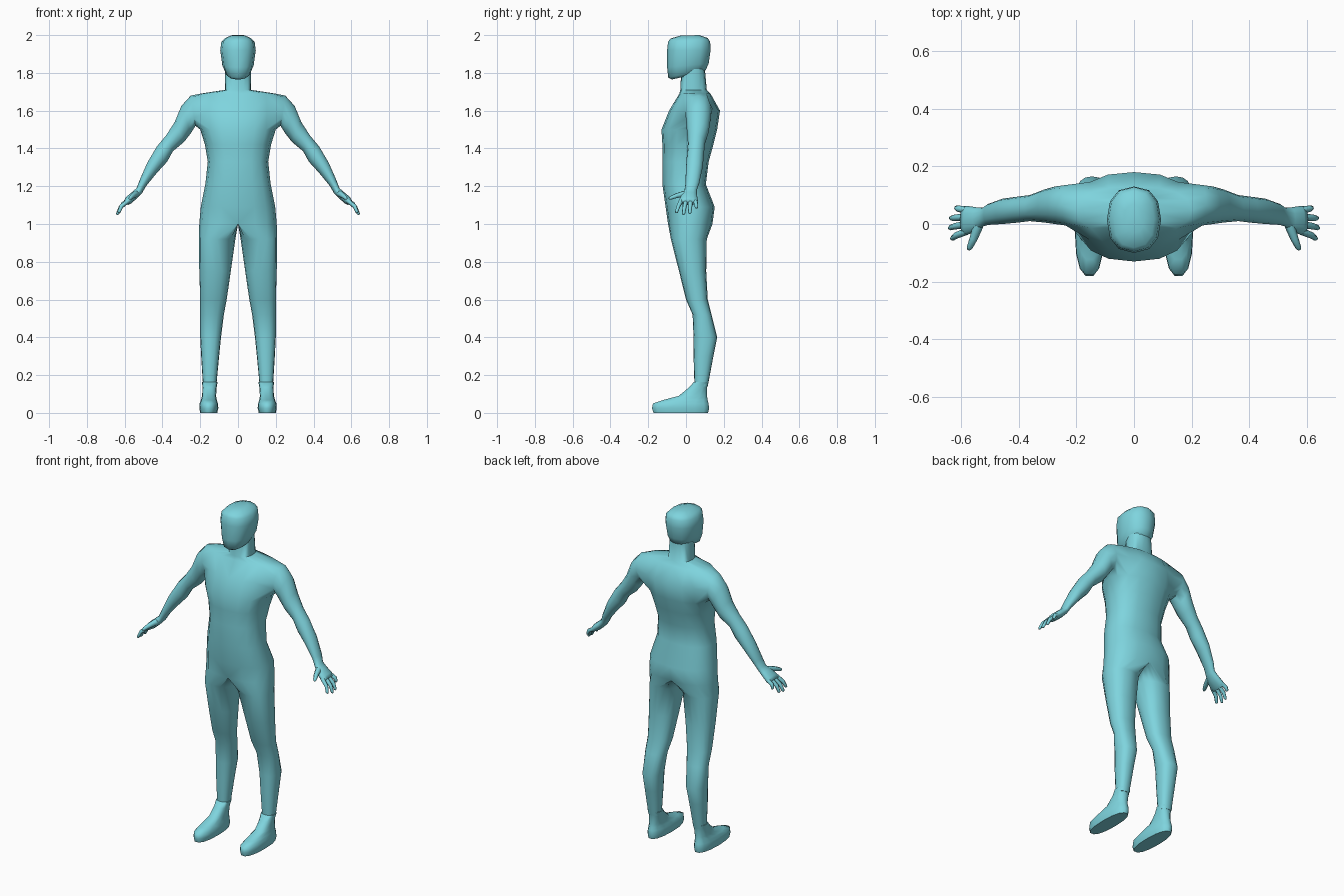
import bpy, bmesh
from math import sin, cos, pi, radians
from mathutils import Vector

cube = bpy.data.objects.get("Cube")
if cube:
    bpy.data.objects.remove(cube)

skin = bpy.data.materials.new("turquoise")
skin.use_nodes = True
skin.diffuse_color = (0.21, 0.66, 0.73, 1)
skin.node_tree.nodes["Principled BSDF"].inputs["Base Color"].default_value = skin.diffuse_color


def finish(bm, name, mirror=True, angle=55):
    """Turn the bmesh into a smooth shaded, optionally mirrored object."""
    bmesh.ops.recalc_face_normals(bm, faces=bm.faces)
    mesh = bpy.data.meshes.new(name)
    bm.to_mesh(mesh)
    bm.free()
    mesh.materials.append(skin)
    ob = bpy.data.objects.new(name, mesh)
    bpy.context.collection.objects.link(ob)
    if mirror:
        mod = ob.modifiers.new("Mirror", "MIRROR")
        mod.use_clip = True
    bpy.ops.object.select_all(action="DESELECT")
    ob.select_set(True)
    bpy.context.view_layer.objects.active = ob
    bpy.ops.object.shade_smooth_by_angle(angle=radians(angle))
    return ob


def soft(value, power):
    return (abs(value) ** power) * (1 if value > 0 else -1)


def level_ring(bm, n, z_front, z_back, x0, x1, y0, y1, power=0.85, half=False):
    """Rounded ring lying flat or tilted from front to back."""
    verts = []
    for j in range(n):
        a = 2 * pi * j / n
        c, s = soft(cos(a), power), soft(sin(a), power)
        x = (x0 + x1) / 2 + (x1 - x0) / 2 * c
        y = (y0 + y1) / 2 + (y1 - y0) / 2 * s
        z = z_front + (z_back - z_front) * (s + 1) / 2
        verts.append(bm.verts.new((max(x, 0) if half else x, y, z)))
    return verts


def skin_rings(bm, rings, skip=()):
    """Join neighbouring rings with quads, leaving out the centre plane."""
    for i in range(len(rings) - 1):
        lower, upper = rings[i], rings[i + 1]
        n = len(lower)
        for j in range(n):
            k = (j + 1) % n
            quad = (lower[j], lower[k], upper[k], upper[j])
            on_centre = all(abs(v.co.x) < 1e-5 for v in quad)
            if (i, j) not in skip and not on_centre:
                bm.faces.new(quad)


# Body: leg rings, then half torso rings (inner x left out), then neck
SIDES = 16
legs = [
    (.14, .115, .185, .045, .115),
    (.30, .10, .195, .04, .145),
    (.40, .09, .20, .04, .165),
    (.52, .075, .20, .035, .135),
    (.60, .06, .20, .00, .115),
    (.75, .038, .205, -.037, .107),
    (.92, .014, .207, -.08, .11),
]
torso = [
    (1.0, .205, -.095, .14),
    (1.09, .197, -.108, .152),
    (1.21, .173, -.125, .105),
    (1.33, .16, -.125, .12),
    (1.42, .175, -.125, .145),
    (1.5, .20, -.13, .165),
    (1.6, .205, -.09, .18),
    (1.69, .20, -.035, .13),
    (1.71, .07, -.03, .11),
    (1.82, .068, -.025, .10),
]
bm = bmesh.new()
rings = [level_ring(bm, SIDES, z, z, a, b, f, k) for z, a, b, f, k in legs]
rings += [level_ring(bm, SIDES, z, z, -w, w, f, k, half=True) for z, w, f, k in torso]
arm_row = len(legs) + 5
hole = {(r, j % SIDES) for r in (arm_row, arm_row + 1) for j in range(-2, 2)}
skin_rings(bm, rings, hole)
bm.faces.new(rings[0])

# Arm grows out of the shoulder opening: top x z, bottom x z, front y, back y
low, mid, high = rings[arm_row:arm_row + 3]
socket = [low[j] for j in range(-2, 3)] + [mid[2]]
socket += [high[j] for j in range(2, -3, -1)] + [mid[-2]]
arm = [
    (.25, 1.68, .225, 1.52, -.005, .135),
    (.30, 1.625, .25, 1.48, .0, .13),
    (.335, 1.54, .285, 1.435, .005, .12),
    (.38, 1.47, .345, 1.385, .01, .10),
    (.43, 1.41, .375, 1.33, .005, .095),
    (.48, 1.325, .43, 1.27, .0, .088),
    (.522, 1.23, .487, 1.2, -.003, .07),
    (.537, 1.19, .507, 1.165, -.008, .057),
    (.56, 1.17, .533, 1.137, -.025, .058),
    (.592, 1.143, .567, 1.108, -.038, .063),
    (.603, 1.125, .584, 1.1, -.036, .06),
]
arm_rings = [socket]
for xt, zt, xb, zb, f, k in arm:
    centre = Vector(((xt + xb) / 2, (f + k) / 2, (zt + zb) / 2))
    up = Vector(((xt - xb) / 2, 0, (zt - zb) / 2))
    back = Vector((0, (k - f) / 2, 0))
    angles = [radians(30 * i - 150) for i in range(12)]
    arm_rings.append([bm.verts.new(centre + back * cos(a) + up * sin(a)) for a in angles])
skin_rings(bm, arm_rings)
bm.faces.new(arm_rings[-1])
loose = [v for v in bm.verts if not v.link_faces]
bmesh.ops.delete(bm, geom=loose, context="VERTS")
finish(bm, "body", angle=70)


# Fingers and thumbs
def tube(bm, points, radii, n=6):
    points = [Vector(p) for p in points]
    turn = (points[-1] - points[0]).to_track_quat("Z", "Y")
    tube_rings = []
    for p, r in zip(points, radii):
        circle = [Vector((cos(2 * pi * i / n), sin(2 * pi * i / n), 0)) * r for i in range(n)]
        tube_rings.append([bm.verts.new(p + turn @ c) for c in circle])
    skin_rings(bm, tube_rings)
    bm.faces.new(tube_rings[0])
    bm.faces.new(tube_rings[-1])


bm = bmesh.new()
for base_y, tip_y, tip_x, tip_z in [
    (-.026, -.052, .634, 1.06),
    (-.001, -.014, .642, 1.05),
    (.024, .02, .638, 1.055),
    (.049, .056, .62, 1.085),
]:
    base = Vector((.582, base_y, 1.122))
    tip = Vector((tip_x, tip_y, tip_z))
    knuckle = base.lerp(tip, .55) + Vector((.007, 0, .006))
    tube(bm, [base, knuckle, base.lerp(tip, .92), tip], [.013, .011, .009, .005])
tube(bm, [(.54, -.005, 1.16), (.556, -.05, 1.15), (.57, -.082, 1.138), (.574, -.09, 1.134)],
     [.018, .014, .01, .005])
finish(bm, "fingers", angle=70)

# Feet
foot = [
    (.0, .11, .20, -.175, .12),
    (.025, .104, .205, -.183, .126),
    (.05, .106, .203, -.178, .122),
    (.068, .112, .196, -.125, .117),
    (.09, .116, .19, -.04, .113),
    (.135, .113, .188, .015, .112),
    (.163, .108, .191, .04, .118),
]
bm = bmesh.new()
rings = [level_ring(bm, 14, z, z, a, b, f, k) for z, a, b, f, k in foot]
skin_rings(bm, rings)
bm.faces.new(rings[0])
bm.faces.new(rings[-1])
finish(bm, "feet")

# Head
head = [
    (1.765, 1.80, .045, -.075, .08),
    (1.775, 1.815, .064, -.094, .105),
    (1.83, 1.85, .083, -.1, .12),
    (1.92, 1.92, .094, -.1, .13),
    (1.965, 1.965, .088, -.095, .128),
    (1.982, 1.985, .07, -.082, .115),
    (1.997, 2.0, .036, -.03, .07),
]
bm = bmesh.new()
rings = [level_ring(bm, 12, zf, zb, -w, w, f, k) for zf, zb, w, f, k in head]
skin_rings(bm, rings)
bm.faces.new(rings[0])
bm.faces.new(rings[-1])
finish(bm, "head", mirror=False)
